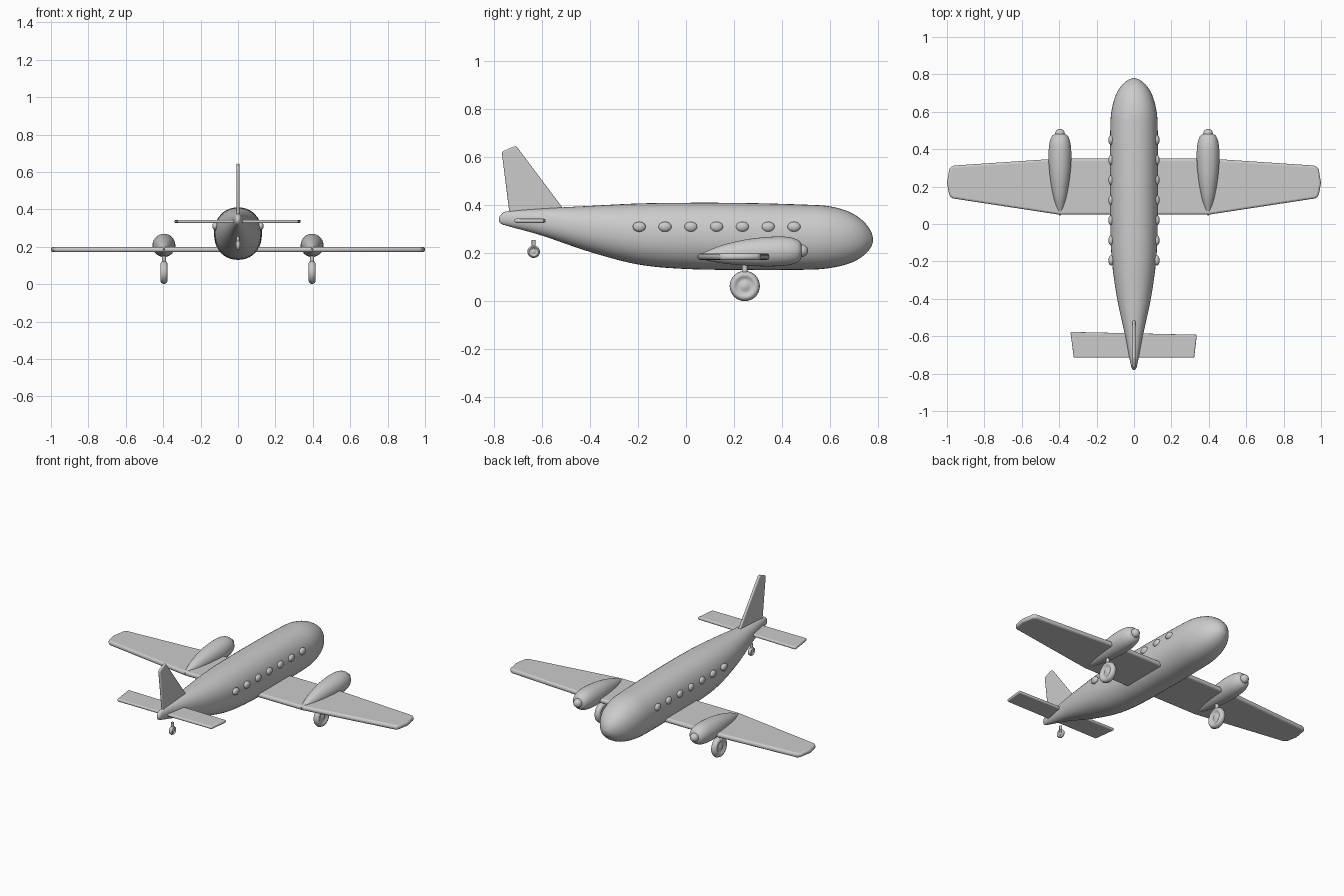
import bpy, bmesh, math
from mathutils import Vector, Matrix

if "Cube" in bpy.data.objects:
    bpy.data.objects.remove(bpy.data.objects["Cube"])

grey = bpy.data.materials.new("light_grey")
grey.diffuse_color = (0.6, 0.6, 0.6, 1)
grey.use_nodes = True
grey.node_tree.nodes["Principled BSDF"].inputs["Base Color"].default_value = grey.diffuse_color


def finish(name, bm, angle=40):
    bmesh.ops.recalc_face_normals(bm, faces=bm.faces)
    me = bpy.data.meshes.new(name)
    bm.to_mesh(me)
    bm.free()
    ob = bpy.data.objects.new(name, me)
    bpy.context.collection.objects.link(ob)
    me.materials.append(grey)
    bpy.ops.object.select_all(action='DESELECT')
    ob.select_set(True)
    bpy.context.view_layer.objects.active = ob
    bpy.ops.object.shade_smooth_by_angle(angle=math.radians(angle))
    return ob


def smooth(rows, steps=5):
    """Catmull-Rom interpolation through a list of stations."""
    out = []
    for i in range(len(rows) - 1):
        p = [rows[max(0, min(len(rows) - 1, i + k))] for k in (-1, 0, 1, 2)]
        for s in range(steps):
            t = s / steps
            out.append([0.5 * (2 * b + (c - a) * t + (2 * a - 5 * b + 4 * c - d) * t * t
                               + (3 * b - a - 3 * c + d) * t ** 3) for a, b, c, d in zip(*p)])
    return out + [rows[-1]]


def loft(name, stations, x=0, n=40, power=1.0):
    """Skin of rounded rings; each station is y, half width, top z, bottom z."""
    bm = bmesh.new()
    rings = []
    for y, w, zt, zb in smooth(stations):
        ring = []
        for k in range(n):
            a = 2 * math.pi * k / n
            c, s = math.cos(a), math.sin(a)
            px = math.copysign(abs(c) ** power, c) * w
            pz = math.copysign(abs(s) ** power, s) * (zt - zb) / 2
            ring.append(bm.verts.new((x + px, y, (zt + zb) / 2 + pz)))
        rings.append(ring)
    for r, q in zip(rings, rings[1:]):
        for k in range(n):
            bm.faces.new((r[k], r[(k + 1) % n], q[(k + 1) % n], q[k]))
    bm.faces.new(rings[0])
    bm.faces.new(rings[-1])
    return finish(name, bm, 60)


def plate(name, outline, thickness, bevel):
    """Extruded outline with rounded rims."""
    pts = [Vector(p) for p in outline]
    normal = (pts[1] - pts[0]).cross(pts[2] - pts[1]).normalized()
    bm = bmesh.new()
    face = bm.faces.new([bm.verts.new(p - normal * thickness / 2) for p in pts])
    ext = bmesh.ops.extrude_face_region(bm, geom=[face])
    moved = [v for v in ext["geom"] if isinstance(v, bmesh.types.BMVert)]
    bmesh.ops.translate(bm, verts=moved, vec=normal * thickness)
    ob = finish(name, bm)
    mod = ob.modifiers.new("rounded_rim", 'BEVEL')
    mod.width, mod.segments, mod.limit_method = bevel, 4, 'ANGLE'
    mod.angle_limit = math.radians(40)
    return ob


def ellipsoid(name, centre, radii):
    bm = bmesh.new()
    bmesh.ops.create_uvsphere(bm, u_segments=24, v_segments=14, radius=1,
                              matrix=Matrix.Translation(centre) @ Matrix.Diagonal((*radii, 1)))
    return finish(name, bm, 60)


def strut(name, x, y, z0, z1, r):
    bm = bmesh.new()
    bmesh.ops.create_cone(bm, cap_ends=True, segments=16, radius1=r, radius2=r, depth=z1 - z0,
                          matrix=Matrix.Translation((x, y, (z0 + z1) / 2)))
    return finish(name, bm)


def wheel(name, x, y, z, r, half):
    """Tyre with recessed sides and a raised hub, turned about the x axis."""
    profile = [(0, .9), (.2, .85), (.36, .5), (.5, .5), (.62, .85), (.75, 1), (.9, .75), (1, 0)]
    profile = [(a, b) for a, b in profile] + [(a, -b) for a, b in profile[-2::-1]]
    bm = bmesh.new()
    vs = [bm.verts.new((x + b * half, y, z + a * r)) for a, b in profile]
    es = [bm.edges.new(p) for p in zip(vs, vs[1:])]
    bmesh.ops.spin(bm, geom=vs + es, cent=(x, y, z), axis=(1, 0, 0), angle=2 * math.pi,
                   steps=32, use_merge=True)
    bmesh.ops.remove_doubles(bm, verts=bm.verts, dist=1e-5)
    return finish(name, bm, 60)


# Fuselage, nose towards +y
body = [(-.78, .004, .345, .335), (-.77, .012, .362, .322), (-.74, .02, .375, .312),
        (-.6, .047, .386, .273), (-.4, .09, .397, .205), (-.2, .118, .407, .153),
        (0, .127, .41, .134), (.25, .128, .409, .13), (.5, .127, .402, .131),
        (.6, .121, .395, .138), (.68, .101, .372, .157), (.735, .071, .337, .186),
        (.768, .035, .297, .22), (.778, .012, .268, .244), (.78, .002, .258, .254)]
loft("fuselage", body, power=.93)

# Wing across the body
half_wing = [(.4, .35), (.97, .312), (.987, .295), (1, .22), (.987, .15), (.97, .137), (.4, .05)]
wing = half_wing + [(-x, y) for x, y in reversed(half_wing)]
plate("wing", [(x, y, .185) for x, y in wing], .028, .012)

# Tailplane and fin
plate("tailplane", [(-.34, -.577, .335), (-.322, -.715, .335), (.322, -.715, .335),
                    (.336, -.592, .335)], .017, .007)
plate("tail_fin", [(0, -.5, .37), (0, -.706, .645), (0, -.722, .643), (0, -.768, .622),
                   (0, -.735, .36)], .016, .007)

# Engines and main landing gear
engine = [(.045, .003, .19, .18), (.08, .016, .205, .171), (.15, .036, .233, .158),
          (.25, .053, .257, .148), (.35, .061, .268, .145), (.42, .058, .268, .149),
          (.46, .048, .258, .16), (.478, .034, .243, .176), (.483, .012, .222, .198)]
for side, s in (("left", -1), ("right", 1)):
    x = s * .396
    loft(side + "_engine", engine, x=x, n=32)
    ellipsoid(side + "_spinner", (x, .482, .21), (.026, .027, .026))
    strut(side + "_gear_strut", x, .245, .1, .19, .011)
    wheel(side + "_wheel", x, .245, .063, .063, .019)
    # Cabin windows
    for i in range(7):
        ellipsoid(f"{side}_window_{i + 1}", (s * .122, -.195 + i * .1075, .31), (.015, .027, .021))

# Tail wheel
strut("tail_gear_strut", 0, -.635, .21, .255, .008)
wheel("tail_wheel", 0, -.635, .206, .026, .011)
